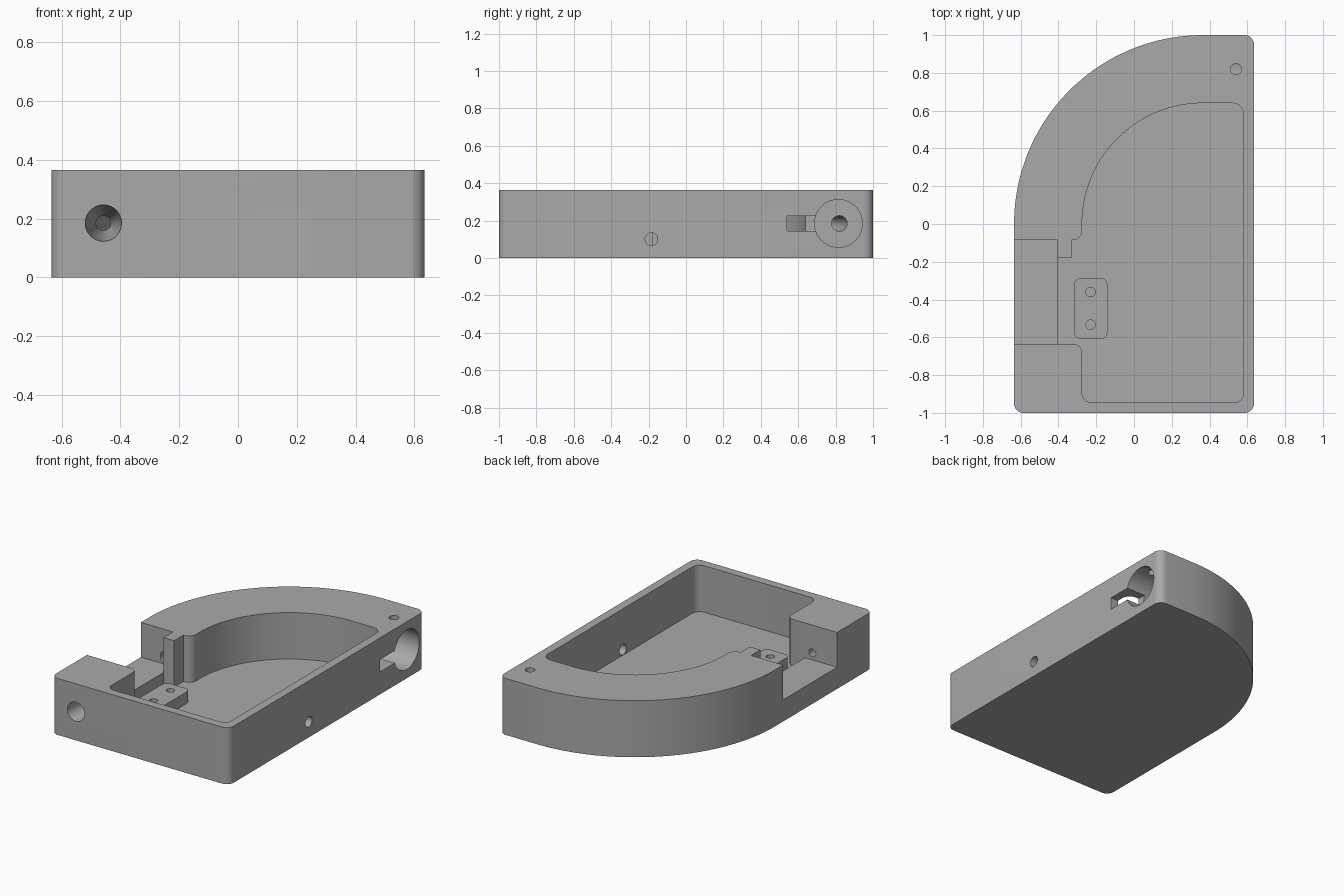
import bpy, bmesh
from math import sin, cos, pi, radians
from mathutils import Vector, Matrix

if "Cube" in bpy.data.objects:
    bpy.data.objects.remove(bpy.data.objects["Cube"])

grey = bpy.data.materials.new("plain grey")
grey.use_nodes = True
grey.diffuse_color = (0.4, 0.4, 0.4, 1)
grey.node_tree.nodes["Principled BSDF"].inputs["Base Color"].default_value = (0.4, 0.4, 0.4, 1)

HEIGHT, FLOOR, LEDGE = 0.365, 0.065, 0.14
PIVOT = Vector((0.365, 0))   # shared centre of the curved wall, cavity and channel
AXIS_Z = 0.185               # height of the channel and bores


def arc(radius, start=90, end=180, steps=48):
    angles = [radians(start + (end - start) * i / steps) for i in range(steps + 1)]
    return [PIVOT + radius * Vector((cos(a), sin(a))) for a in angles]


def fillet(before, corner, after, radius, steps=8):
    """Round a right-angled corner of an outline."""
    c = Vector(corner)
    u = (Vector(before) - c).normalized()
    v = (Vector(after) - c).normalized()
    centre = c + radius * (u + v)
    return [centre - radius * (v * cos(t) + u * sin(t))
            for t in (pi / 2 * i / steps for i in range(steps + 1))]


def add_object(name, bm):
    bmesh.ops.recalc_face_normals(bm, faces=bm.faces)
    mesh = bpy.data.meshes.new(name)
    bm.to_mesh(mesh)
    bm.free()
    mesh.materials.append(grey)
    obj = bpy.data.objects.new(name, mesh)
    bpy.context.collection.objects.link(obj)
    return obj


def prism(name, outline, bottom, top):
    bm = bmesh.new()
    face = bm.faces.new([bm.verts.new((p[0], p[1], bottom)) for p in outline])
    side = bmesh.ops.extrude_face_region(bm, geom=[face])["geom"]
    bmesh.ops.translate(bm, vec=(0, 0, top - bottom),
                        verts=[g for g in side if isinstance(g, bmesh.types.BMVert)])
    return add_object(name, bm)


def box(name, x0, x1, y0, y1, z0, z1):
    return prism(name, [(x0, y0), (x1, y0), (x1, y1), (x0, y1)], z0, z1)


def bore(name, start, end, r1, r2=None):
    """Round cutter between two points, tapered when r2 is given."""
    a, b = Vector(start), Vector(end)
    turn = (b - a).to_track_quat("Z", "Y").to_matrix().to_4x4()
    bm = bmesh.new()
    bmesh.ops.create_cone(bm, cap_ends=True, segments=40, radius1=r1,
                          radius2=r1 if r2 is None else r2, depth=(b - a).length,
                          matrix=Matrix.Translation((a + b) / 2) @ turn)
    return add_object(name, bm)


def activate(obj):
    bpy.ops.object.select_all(action="DESELECT")
    obj.select_set(True)
    bpy.context.view_layer.objects.active = obj


def cut(target, cutter):
    cutter.hide_render = True
    mod = target.modifiers.new("cut", "BOOLEAN")
    mod.operation, mod.solver, mod.object = "DIFFERENCE", "EXACT", cutter
    activate(target)
    bpy.ops.object.modifier_apply(modifier=mod.name)
    bpy.data.objects.remove(cutter)


def tube(name, points, radius):
    """Round cutter that follows a path at channel height."""
    curve = bpy.data.curves.new(name, "CURVE")
    curve.dimensions = "3D"
    curve.bevel_depth, curve.bevel_resolution, curve.use_fill_caps = radius, 6, True
    spline = curve.splines.new("POLY")
    spline.points.add(len(points) - 1)
    for sp, p in zip(spline.points, points):
        sp.co = (p[0], p[1], AXIS_Z, 1)
    obj = bpy.data.objects.new(name, curve)
    bpy.context.collection.objects.link(obj)
    activate(obj)
    bpy.ops.object.convert(target="MESH")
    obj = bpy.context.object
    bm = bmesh.new()
    bm.from_mesh(obj.data)
    bpy.data.objects.remove(obj)
    bmesh.ops.remove_doubles(bm, verts=bm.verts, dist=0.0001)
    return add_object(name, bm)


# Solid body: three rounded corners and one large quarter-round
L, R, F, B = -0.635, 0.635, -1, 1
outline = (fillet((L, 0), (L, F), (R, F), 0.05) + fillet((L, F), (R, F), (R, B), 0.05)
           + fillet((R, F), (R, B), (0, B), 0.05) + arc(1.0))
body = prism("case_body", outline, 0, HEIGHT)

# Open cavity, widening beside the ledge and stepping around a small post
l, r, f, b = -0.275, 0.58, -0.945, 0.64
step, ledge, post, notch_f, notch_b = -0.33, -0.405, -0.18, -0.635, -0.085
cavity = (fillet((l, 0), (l, f), (r, f), 0.05) + fillet((l, f), (r, f), (r, b), 0.05)
          + fillet((r, f), (r, b), (0, b), 0.06) + arc(0.64)
          + fillet((l, 0), (l, notch_b), (step, notch_b), 0.05)
          + [(step, notch_b), (step, post), (ledge, post), (ledge, notch_f)]
          + fillet((ledge, notch_f), (l, notch_f), (l, f), 0.045))
cut(body, prism("cavity_cutter", cavity, FLOOR, 0.5))

# Side notch down to the ledge
cut(body, box("notch_cutter", -0.8, ledge, notch_f, notch_b, LEDGE, 0.5))

# Curved channel inside the thick wall, from the notch to the side counterbore
path = [(-0.455, -0.2)] + arc(0.82)[::-1] + [(0.45, 0.82)]
cut(body, tube("channel_cutter", path, 0.042))
cut(body, bore("counterbore_cutter", (0.37, 0.815, AXIS_Z), (0.8, 0.815, AXIS_Z), 0.128))
cut(body, box("slot_cutter", 0.5, 0.8, 0.54, 0.75, 0.145, 0.225))

# Screw hole in the top, small hole in the side wall, tapered hole in the front
cut(body, bore("top_hole_cutter", (0.54, 0.82, 0.2), (0.54, 0.82, 0.5), 0.029))
cut(body, bore("side_hole_cutter", (0.5, -0.185, 0.101), (0.8, -0.185, 0.101), 0.034))
cut(body, bore("front_hole_cutter", (-0.458, -1.001, AXIS_Z), (-0.458, -0.634, AXIS_Z), 0.062, 0.025))

# Raised mounting block with two screw holes
x0, x1, y0, y1 = -0.318, -0.14, -0.61, -0.285
corners = [(x0, y0), (x1, y0), (x1, y1), (x0, y1)]
rounded = []
for i, c in enumerate(corners):
    rounded += fillet(corners[i - 1], c, corners[(i + 1) % 4], 0.04)
block = prism("mounting_block", rounded, FLOOR - 0.01, LEDGE)
for y in (-0.36, -0.533):
    cut(block, bore("block_hole_cutter", (-0.23, y, FLOOR), (-0.23, y, 0.3), 0.025))

for obj in (body, block):
    activate(obj)
    bpy.ops.object.shade_smooth_by_angle(angle=radians(30))
